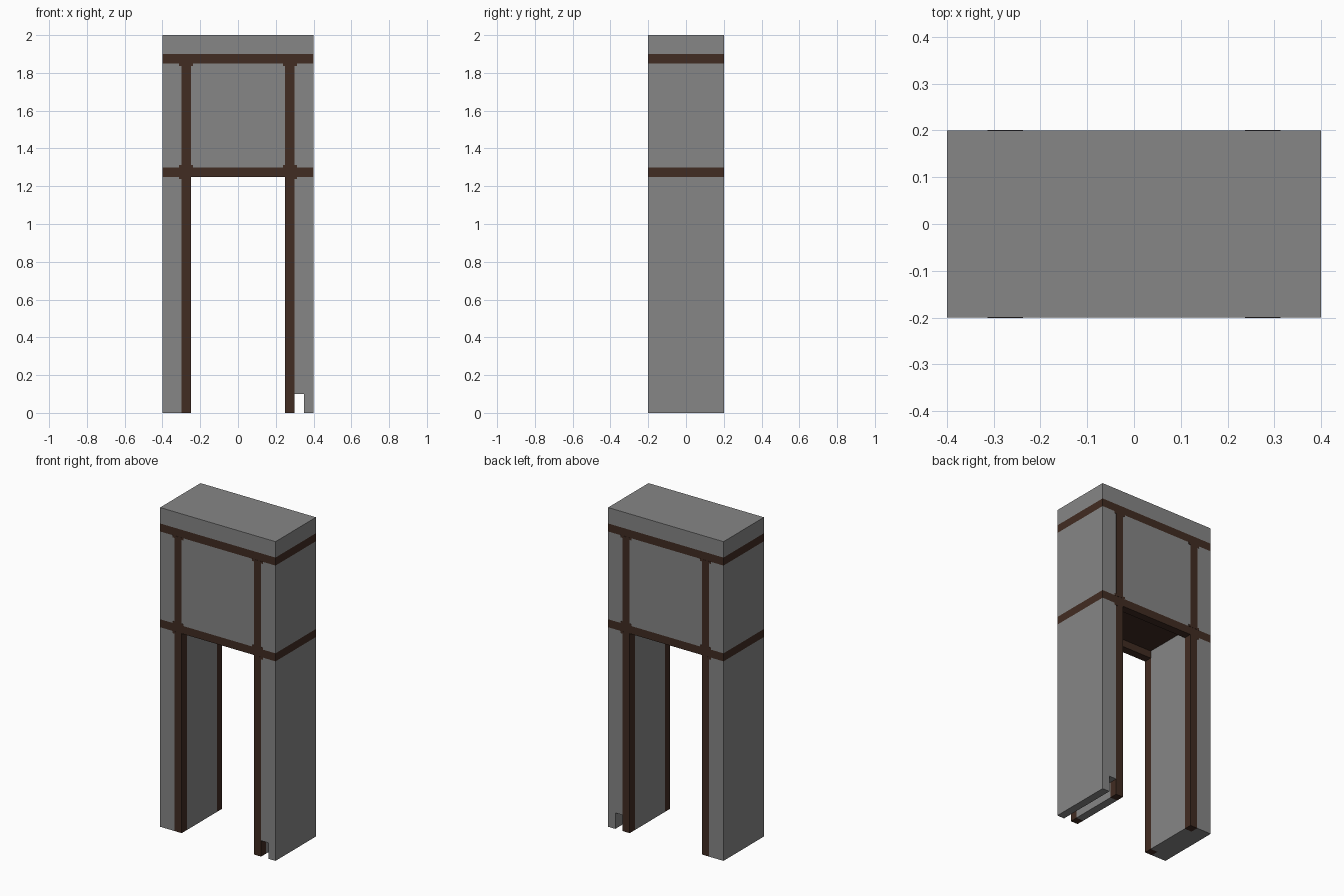
import bpy
import bmesh
from mathutils import Matrix, Vector

cube = bpy.data.objects.get("Cube")
if cube:
    bpy.data.objects.remove(cube, do_unlink=True)


def material(name, rgb):
    m = bpy.data.materials.new(name)
    m.use_nodes = True
    m.diffuse_color = (*rgb, 1)
    m.node_tree.nodes["Principled BSDF"].inputs["Base Color"].default_value = (*rgb, 1)
    return m


STONE = material("stone grey", (0.24, 0.24, 0.24))
WOOD = material("dark wood", (0.053, 0.025, 0.016))


def box(name, mat, x, y, z):
    """Axis-aligned box from its low and high limits."""
    lo, hi = (Vector(p) for p in zip(x, y, z))
    bm = bmesh.new()
    bmesh.ops.create_cube(bm, size=1, matrix=Matrix.Translation((lo + hi) / 2)
                          @ Matrix.Diagonal((*(hi - lo), 1)))
    mesh = bpy.data.meshes.new(name)
    bm.to_mesh(mesh)
    bm.free()
    mesh.materials.append(mat)
    obj = bpy.data.objects.new(name, mesh)
    bpy.context.collection.objects.link(obj)


def span(sign, a, b):
    """Limits mirrored to the given side."""
    return sorted((sign * a, sign * b))


W, D = 0.4, 0.2            # half width and half depth
IN, POST, T = 0.25, 0.3, 0.05   # opening edge, post outer edge, timber size
LOW, HIGH = 1.25, 1.85     # undersides of the two beams
FULL_X, FULL_Y, CORE_Y = (-W, W), (-D, D), (-D + T, D - T)

# Upper block and its timber bands
box("stone_cap", STONE, FULL_X, FULL_Y, (HIGH + T, 2))
box("upper_beam", WOOD, FULL_X, FULL_Y, (HIGH, HIGH + T))
box("upper_wall", STONE, FULL_X, FULL_Y, (LOW + T, HIGH))
box("doorway_ceiling", WOOD, (-IN, IN), CORE_Y, (LOW + T - 0.004, LOW + T))

for sx, side in ((1, "left"), (-1, "right")):
    # Legs, with a small through slot at the foot of the left one
    slot = 0.1 if sx > 0 else 0
    box(f"{side}_leg", STONE, span(sx, POST, W), FULL_Y, (slot, LOW))
    if slot:
        box("slot_outer_foot", STONE, span(sx, POST + T, W), FULL_Y, (0, slot))
    box(f"{side}_inner_wall", STONE, span(sx, IN, POST), CORE_Y, (0, LOW + T))
    box(f"{side}_side_beam", WOOD, span(sx, POST, W), CORE_Y, (LOW, LOW + T))

for sy, face in ((-1, "front"), (1, "back")):
    box(f"{face}_lower_beam", WOOD, FULL_X, span(sy, D - T, D), (LOW, LOW + T))
    plate_y = span(sy, D - 0.002, D + 0.001)
    for sx, side in ((1, "left"), (-1, "right")):
        # Timber posts below, flush painted posts above
        box(f"{face}_{side}_post", WOOD, span(sx, IN, POST), span(sy, D - T, D), (0, LOW))
        box(f"{face}_{side}_upper_post", WOOD, span(sx, IN, POST), plate_y, (LOW + T, HIGH))
        # Small corner steps where posts meet beams
        s = 0.013
        for z in (LOW + T, HIGH - s):
            box(f"{face}_{side}_corner_step", WOOD, span(sx, IN - s, POST + s), plate_y, (z, z + s))
        box(f"{face}_{side}_lower_step", WOOD, span(sx, POST - s, POST + s), plate_y, (LOW - s, LOW))
